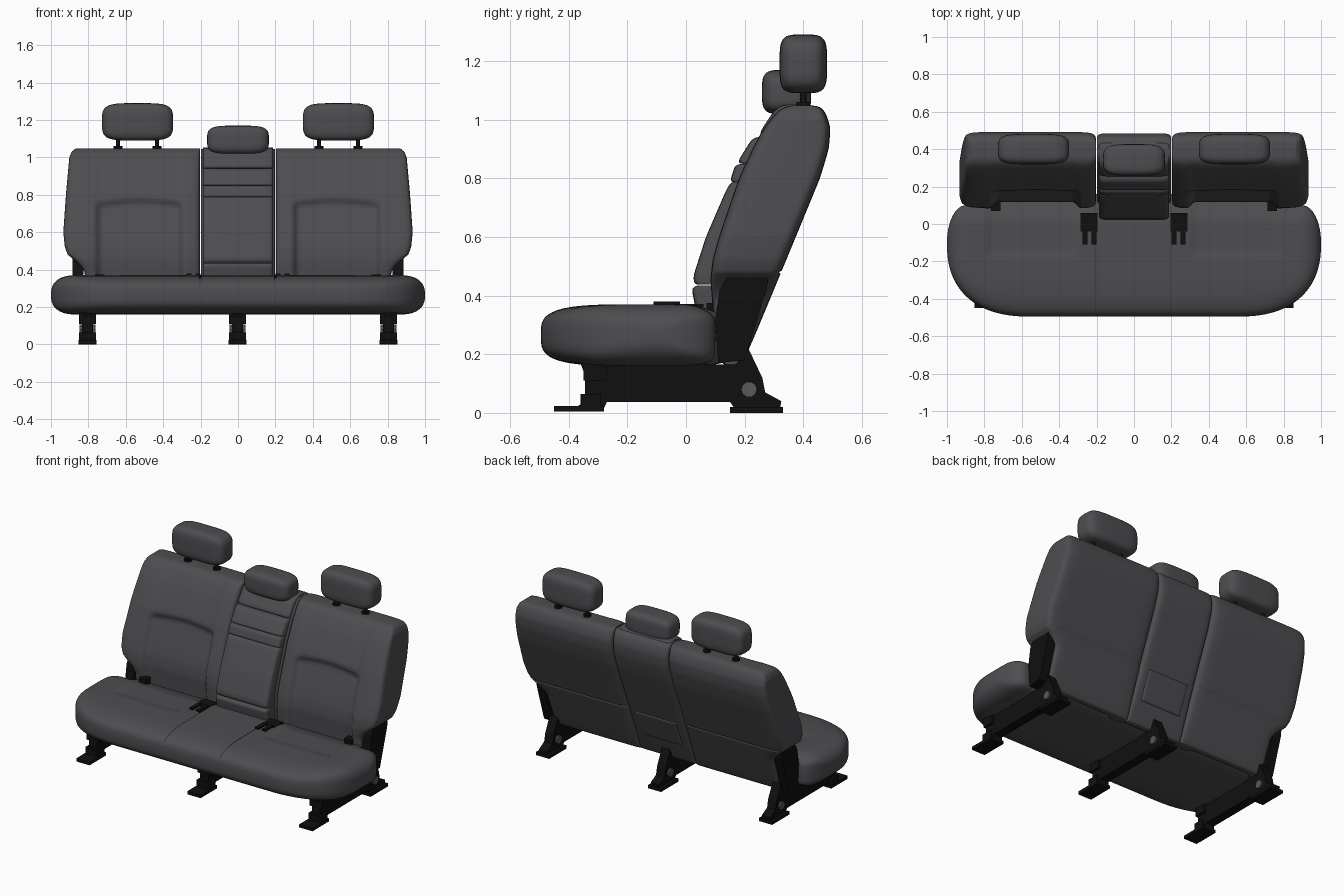
import bpy, bmesh, math
from mathutils import Matrix

cube = bpy.data.objects.get("Cube")
if cube:
    bpy.data.objects.remove(cube, do_unlink=True)


def material(name, rgb):
    m = bpy.data.materials.new(name)
    m.use_nodes = True
    m.diffuse_color = (*rgb, 1)
    m.node_tree.nodes["Principled BSDF"].inputs["Base Color"].default_value = (*rgb, 1)
    return m


GREY = material("grey_leather", (0.075, 0.073, 0.08))
BLACK = material("black_metal", (0.005, 0.005, 0.005))
BOLT = material("bolt_grey", (0.1, 0.1, 0.105))


def finish(name, bm, mat, smooth=False):
    bmesh.ops.remove_doubles(bm, verts=bm.verts, dist=0.0002)
    bmesh.ops.recalc_face_normals(bm, faces=bm.faces)
    for f in bm.faces:
        f.smooth = smooth
    me = bpy.data.meshes.new(name)
    bm.to_mesh(me)
    bm.free()
    me.materials.append(mat)
    ob = bpy.data.objects.new(name, me)
    bpy.context.collection.objects.link(ob)
    return ob


def table(points, z):
    """Linear interpolation through (z, value) pairs."""
    if z <= points[0][0]:
        return points[0][1]
    for (a, fa), (b, fb) in zip(points, points[1:]):
        if z <= b:
            return fa + (fb - fa) * (z - a) / (b - a)
    return points[-1][1]


def step(a, b, x):
    t = min(1, max(0, (x - a) / (b - a)))
    return t * t * (3 - 2 * t)


def rounding(s, p):
    return max(0, 1 - min(1, abs(s)) ** p) ** (1 / p)


def groove(x, at, width):
    return max(0, 1 - abs(x - at) / width)


def samples(n, extra=()):
    """Values from -1 to 1, denser at the ends, with extra seam positions."""
    base = [math.sin(math.pi * (k / n - 0.5)) for k in range(n + 1)]
    return sorted(base + list(extra))


def pillow(name, us, vs, point):
    """Two sheets meeting at their rims; point(u, v, side) gives a position."""
    bm = bmesh.new()
    for side in (-1, 1):
        rows = [[bm.verts.new(point(u, v, side)) for v in vs] for u in us]
        for r0, r1 in zip(rows, rows[1:]):
            for j in range(len(vs) - 1):
                bm.faces.new((r0[j], r1[j], r1[j + 1], r0[j + 1]))
    bmesh.ops.dissolve_degenerate(bm, dist=0.00005, edges=bm.edges)
    return finish(name, bm, GREY, True)


def slab(name, x0, x1, z0, z1, front, back, pu=10, ptop=5, pbot=14, n=(24, 24),
         relief=None, seams=()):
    """Upright padded panel; x0 and x1 are functions of height."""
    vs = samples(n[1], [2 * (z - z0) / (z1 - z0) - 1 for z in seams])

    def point(u, v, side):
        z = z0 + (z1 - z0) * (v + 1) / 2
        a, b = x0(z), x1(z)
        x = a + (b - a) * (u + 1) / 2
        t = rounding(u, pu) * rounding(v, ptop if v > 0 else pbot)
        f, k = front(z), back(z)
        y = (f + k) / 2 + side * t * (k - f) / 2
        if relief:
            y += t * relief(x, z, side)
        return x, y, z
    return pillow(name, samples(n[0]), vs, point)


def box(name, x, y, z, mat=BLACK):
    bm = bmesh.new()
    bmesh.ops.create_cube(bm, size=1)
    for v in bm.verts:
        v.co = [r[0] + (r[1] - r[0]) * (c + 0.5) for r, c in zip((x, y, z), v.co)]
    return finish(name, bm, mat)


def cylinder(name, r, depth, matrix, mat, segments=16):
    bm = bmesh.new()
    bmesh.ops.create_cone(bm, cap_ends=True, segments=segments, radius1=r, radius2=r,
                          depth=depth, matrix=matrix)
    return finish(name, bm, mat)


def plate(name, outline, x0, x1, mat=BLACK):
    """Side outline in (y, z) extruded from x0 to x1."""
    bm = bmesh.new()
    f = bm.faces.new([bm.verts.new((x0, y, z)) for y, z in outline])
    new = bmesh.ops.extrude_face_region(bm, geom=[f])["geom"]
    for v in new:
        if isinstance(v, bmesh.types.BMVert):
            v.co.x = x1
    return finish(name, bm, mat)


def soft_block(name, centre, half, power):
    bm = bmesh.new()
    bmesh.ops.create_cube(bm, size=2)
    bmesh.ops.subdivide_edges(bm, edges=bm.edges, cuts=15, use_grid_fill=True)
    for v in bm.verts:
        k = sum(abs(c) ** power for c in v.co) ** (-1 / power)
        v.co = [c + h * k * p for c, h, p in zip(centre, half, v.co)]
    return finish(name, bm, GREY, True)


# Seat cushion with rounded front corners, inset panels and seams
def cushion_point(u, v, side):
    ax = abs(u)
    front = -0.1 - 0.395 * rounding(max(0, (ax - 0.55) / 0.45), 2.4)
    back = -0.1 + 0.2 * rounding(max(0, (ax - 0.9) / 0.1), 2)
    back += 0.06 * (1 - step(0.78, 0.83, ax))
    y = (front + back) / 2 + v * (back - front) / 2
    t = rounding(v, 3.5 if v < 0 else 6) * rounding(max(0, (ax - 0.86) / 0.14), 2.5)
    z = 0.265 + side * 0.105 * t
    if side > 0:
        panel = step(0.3, 0.33, ax) * (1 - step(0.75, 0.8, ax)) * step(-0.19, -0.15, y)
        z -= t * (0.01 * panel + 0.025 * step(0, 0.14, y))
        z -= t * 0.012 * groove(ax, 0.2, 0.006)
    return u, y + 0.008 * t * (v < -0.9) * groove(ax, 0.2, 0.006), z


seam_x = [s * (0.2 + d) for s in (-1, 1) for d in (-0.006, 0, 0.006)]
pillow("seat_cushion", samples(130, seam_x), samples(44), cushion_point)

# Outer backrests with side bolsters and recessed panels
FRONT = [(0.17, 0.12), (0.3, 0.095), (0.45, 0.083), (0.52, 0.09), (0.6, 0.112),
         (0.8, 0.18), (0.95, 0.245), (1.05, 0.295)]
BACK = [(0.17, 0.195), (0.3, 0.25), (0.5, 0.333), (0.8, 0.457), (0.9, 0.49),
        (0.97, 0.503), (1.05, 0.5)]
OUTER = [(0.17, 0.81), (0.39, 0.82), (0.43, 0.85), (0.48, 0.91), (0.52, 0.926),
         (0.6, 0.934), (0.8, 0.92), (1.0, 0.902), (1.03, 0.89), (1.05, 0.865)]


def back_relief(x, z, side):
    ax = abs(x)
    if side > 0:
        return -0.008 * groove(z, 0.48, 0.006)
    arch = 0.745 + 0.02 * math.cos((ax - 0.52) * 7)
    panel = step(0.285, 0.325, ax) * (1 - step(0.73, 0.77, ax))
    return 0.028 * panel * (1 - step(arch - 0.015, arch + 0.02, z)) + 0.006 * panel


for s, label in ((1, "left"), (-1, "right")):
    slab(label + "_backrest", lambda z: s * 0.203, lambda z: s * table(OUTER, z), 0.165, 1.048,
         lambda z: table(FRONT, z), lambda z: table(BACK, z), n=(64, 72),
         relief=back_relief, seams=(0.474, 0.48, 0.486))

# Centre backrest shell and rear flap
edge = lambda w: (lambda z: -w, lambda z: w)
slab("centre_backrest", *edge(0.199), 0.165, 1.045, lambda z: table(FRONT, z) + 0.02,
     lambda z: table(BACK, z) - 0.008, pu=12, n=(24, 48))
slab("centre_rear_flap", *edge(0.15), 0.29, 0.47, lambda z: table(BACK, z) - 0.03,
     lambda z: table(BACK, z) - 0.002, ptop=14, n=(12, 12))

# Folding armrest, its bands, the top pad and the lower bridge
ARM = [(0.34, 0.035), (0.42, 0.02), (0.47, 0.026), (0.6, 0.068), (0.79, 0.15), (0.84, 0.166),
       (0.94, 0.228), (1.0, 0.268), (1.05, 0.3)]
for name, z0, z1, lift, top in (("armrest", 0.437, 0.79, 0, 12), ("armrest_band", 0.785, 0.85, 0, 6),
                                ("armrest_upper_band", 0.848, 0.942, 0, 6),
                                ("centre_top_pad", 0.938, 1.052, 0.012, 4),
                                ("armrest_bridge", 0.3, 0.435, 0, 8)):
    slab(name, *edge(0.188), z0, z1, lambda z: table(ARM, z) + lift,
         lambda z: table(ARM, z) + 0.15, ptop=top, pbot=top)

# Headrests on posts
soft_block("centre_headrest", (0, 0.343, 1.094), (0.165, 0.084, 0.076), 4)
for s, label in ((1, "left"), (-1, "right")):
    soft_block(label + "_headrest", (s * 0.537, 0.4, 1.19), (0.19, 0.081, 0.1), 4.2)
    for x in (0.433, 0.642):
        cylinder(label + "_headrest_post", 0.011, 0.12,
                 Matrix.Translation((s * x, 0.4, 1.08)), BLACK)
        cylinder(label + "_post_collar", 0.024, 0.03,
                 Matrix.Translation((s * x, 0.4, 1.045)), BLACK)

# Floor rails with front and rear feet
RAIL = [(-0.36, 0.17), (-0.345, 0.13), (-0.345, 0.04), (-0.38, 0.015), (-0.28, 0.015), (-0.27, 0.037),
        (0.15, 0.037), (0.17, 0.01), (0.32, 0.01), (0.325, 0.04), (0.27, 0.07), (0.26, 0.12),
        (0.21, 0.225), (0.17, 0.165)]
for cx, label in ((-0.805, "right"), (-0.003, "centre"), (0.805, "left")):
    plate(label + "_rail", RAIL, cx - 0.03, cx + 0.03)
    box(label + "_front_foot", (cx - 0.048, cx + 0.048), (-0.45, -0.28), (0.004, 0.024))
    box(label + "_front_lug", (cx - 0.045, cx + 0.045), (-0.36, -0.29), (0.02, 0.065))
    box(label + "_front_head", (cx - 0.045, cx + 0.045), (-0.35, -0.27), (0.11, 0.17))
    box(label + "_rear_foot", (cx - 0.048, cx + 0.048), (0.15, 0.33), (0, 0.02))
    cylinder(label + "_rail_bolt", 0.027, 0.084,
             Matrix.Translation((cx, 0.215, 0.08)) @ Matrix.Rotation(math.pi / 2, 4, "Y"), BOLT, 10)

# Hinge brackets, belt buckles and anchor tabs
HINGE = [(0.11, 0.17), (0.1, 0.32), (0.115, 0.42), (0.145, 0.47), (0.28, 0.47), (0.275, 0.42),
         (0.2, 0.18)]
for s, label in ((1, "left"), (-1, "right")):
    plate(label + "_hinge_bracket", HINGE, s * 0.825, s * 0.885)
    box(label + "_buckle_base", (s * 0.195, s * 0.285), (-0.04, 0.06), (0.33, 0.372))
    for x in (0.213, 0.262):
        box(label + "_buckle", (s * (x - 0.013), s * (x + 0.013)), (-0.11, -0.02), (0.34, 0.38))
    box(label + "_anchor_tab", (s * 0.715, s * 0.765), (0.07, 0.12), (0.33, 0.375))
